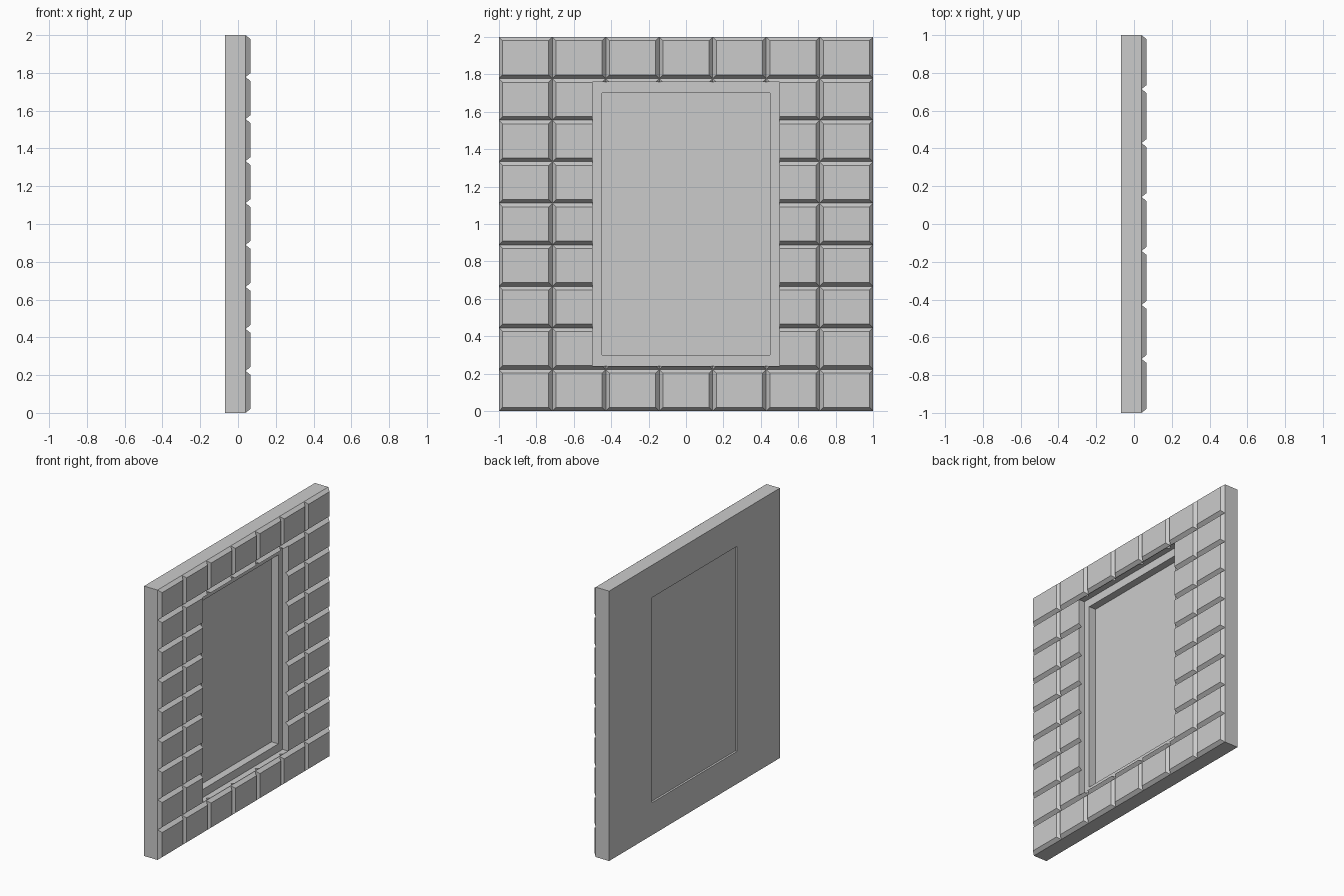
import bpy, bmesh
from mathutils import Matrix, Vector

if "Cube" in bpy.data.objects:
    bpy.data.objects.remove(bpy.data.objects["Cube"])

COLS, ROWS = 7, 9
HOLE_Y, HOLE_Z = 0.5, 0.76      # half sizes of the opening
PANE_Y, PANE_Z = 0.45, 0.70     # half sizes of the recessed pane
BACK_X, WALL_X = -0.07, 0.04


def add_object(name, bm):
    bmesh.ops.recalc_face_normals(bm, faces=bm.faces)
    mesh = bpy.data.meshes.new(name)
    bm.to_mesh(mesh)
    bm.free()
    ob = bpy.data.objects.new(name, mesh)
    bpy.context.collection.objects.link(ob)
    return ob


def box(x0, x1, hy, hz):
    bm = bmesh.new()
    m = Matrix.Translation(((x0 + x1) / 2, 0, 1)) @ Matrix.Diagonal((x1 - x0, 2 * hy, 2 * hz, 1))
    bmesh.ops.create_cube(bm, size=1, matrix=m)
    return bm


def step_in(bm, face, x):
    """Inset a +x face and move the inner outline to the pane rectangle at depth x."""
    bmesh.ops.inset_region(bm, faces=[face], thickness=0.01)
    for v in face.verts:
        v.co = Vector((x, PANE_Y if v.co.y > 0 else -PANE_Y,
                       1 + (PANE_Z if v.co.z > 1 else -PANE_Z)))
    bm.normal_update()


# Wall slab whose front is a grid of bevelled tiles
bm = bmesh.new()
turn = Matrix(((0, 0, 1, WALL_X), (1, 0, 0, 0), (0, 1, 0, 1), (0, 0, 0, 1)))
bmesh.ops.create_grid(bm, x_segments=COLS, y_segments=ROWS, size=1, matrix=turn)
bm.normal_update()
bmesh.ops.inset_individual(bm, faces=list(bm.faces), thickness=0.02, depth=0.025,
                           use_even_offset=True)
bmesh.ops.remove_doubles(bm, verts=bm.verts, dist=0.0001)
rim = [e for e in bm.edges if e.is_boundary]
for v in bmesh.ops.extrude_edge_only(bm, edges=rim)["geom"]:
    if isinstance(v, bmesh.types.BMVert):
        v.co.x = BACK_X
bmesh.ops.holes_fill(bm, edges=[e for e in bm.edges if e.is_boundary], sides=0)
wall = add_object("tiled_wall", bm)

# Window opening cut straight through the wall
cutter = add_object("opening_cutter", box(-0.2, 0.2, HOLE_Y, HOLE_Z))
cutter.hide_render = True
cut = wall.modifiers.new("opening", "BOOLEAN")
cut.operation, cut.solver, cut.object = "DIFFERENCE", "EXACT", cutter
bpy.context.view_layer.objects.active = wall
bpy.ops.object.modifier_apply(modifier=cut.name)
bpy.data.objects.remove(cutter)

# Window frame with its pane sunk into the front
bm = box(-0.055, 0.016, HOLE_Y, HOLE_Z)
front = max(bm.faces, key=lambda f: f.calc_center_median().x)
bm.normal_update()
step_in(bm, front, 0.016)
step_in(bm, front, -0.04)
add_object("window_frame", bm)
